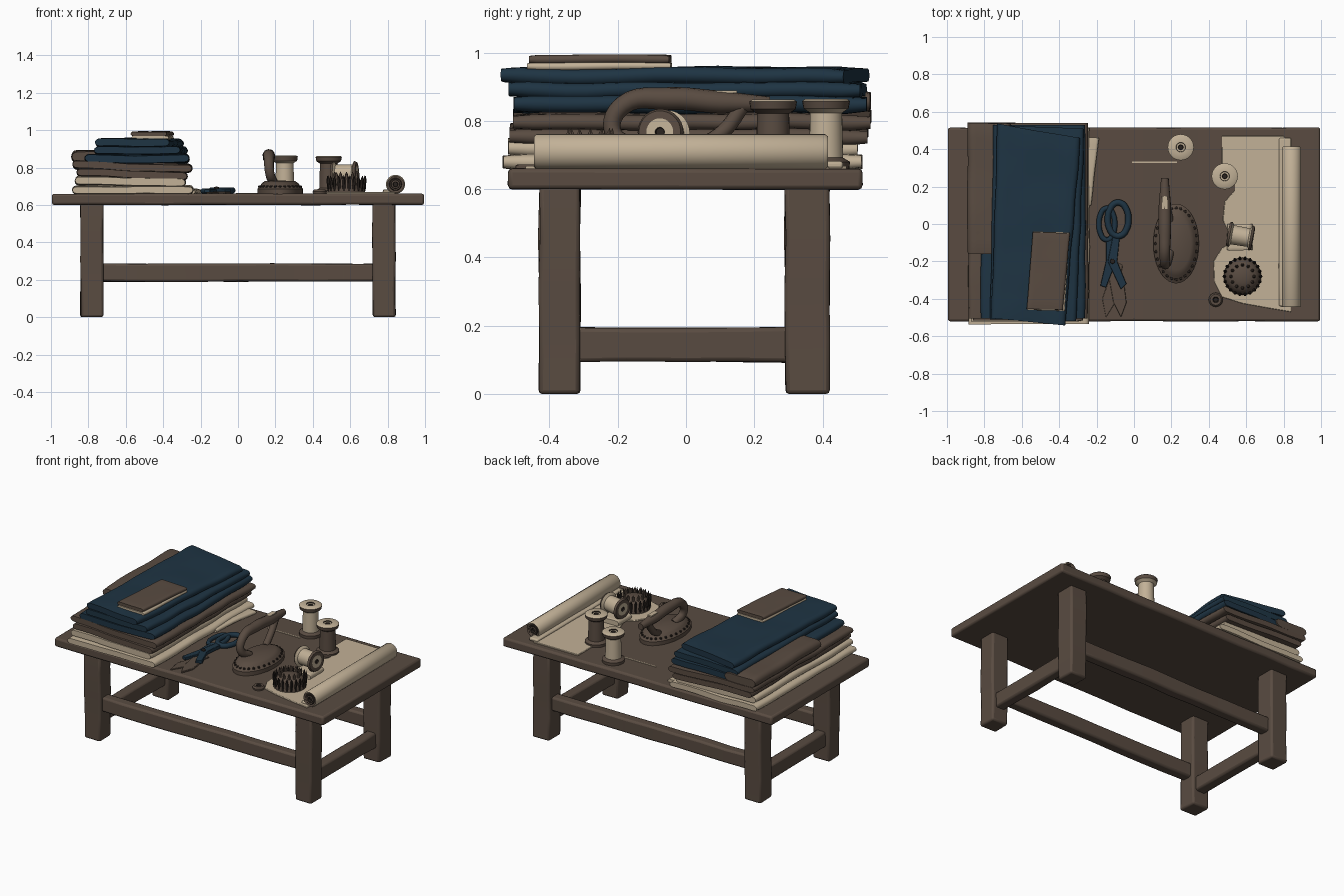
import bpy, bmesh, math
from mathutils import Vector, Matrix, Euler, noise

if "Cube" in bpy.data.objects:
    bpy.data.objects.remove(bpy.data.objects["Cube"])

def mat(name, c):
    m = bpy.data.materials.new(name)
    m.diffuse_color = (*c, 1)
    m.use_nodes = True
    m.node_tree.nodes["Principled BSDF"].inputs["Base Color"].default_value = m.diffuse_color
    return m

BROWN = mat("worn brown", (0.100, 0.071, 0.053))
CREAM = mat("linen cream", (0.54, 0.44, 0.31))
NAVY = mat("navy cloth", (0.013, 0.034, 0.056))
DARK = mat("dark line", (0.022, 0.016, 0.013))

def finish(name, bm, mats, angle=40, bevel=0):
    bmesh.ops.recalc_face_normals(bm, faces=bm.faces)
    me = bpy.data.meshes.new(name)
    bm.to_mesh(me)
    bm.free()
    for m in mats:
        me.materials.append(m)
    ob = bpy.data.objects.new(name, me)
    bpy.context.collection.objects.link(ob)
    if bevel:
        b = ob.modifiers.new("bevel", 'BEVEL')
        b.width, b.segments, b.limit_method = bevel, 2, 'ANGLE'
    bpy.ops.object.select_all(action='DESELECT')
    ob.select_set(True)
    bpy.context.view_layer.objects.active = ob
    bpy.ops.object.shade_smooth_by_angle(angle=math.radians(angle))
    return ob

def beam(name, lo, hi, m=BROWN, bevel=0.012, wobble=0.006, cuts=3):
    """Rough-hewn timber between two corners."""
    lo, hi = Vector(lo), Vector(hi)
    bm = bmesh.new()
    bmesh.ops.create_cube(bm, size=1)
    d = hi - lo
    ax = max(range(3), key=lambda i: d[i])
    es = [e for e in bm.edges if abs((e.verts[0].co - e.verts[1].co)[ax]) > 0.5]
    bmesh.ops.subdivide_edges(bm, edges=es, cuts=cuts, use_grid_fill=True)
    for v in bm.verts:
        p = Vector([lo[i] + (v.co[i] + 0.5) * d[i] for i in range(3)])
        n = noise.noise_vector(p * 6) * wobble
        n[ax] = 0
        v.co = p + n
    return finish(name, bm, [m], bevel=bevel)

def lathe(name, prof, mats, ids, loc, rot=(0, 0, 0), scale=(1, 1, 1), n=28, angle=40):
    """Revolve (radius, height) points; ids gives a material per segment."""
    bm = bmesh.new()
    rings = []
    for r, z in prof:
        if r < 1e-5:
            rings.append([bm.verts.new((0, 0, z))] * n)
        else:
            rings.append([bm.verts.new((r * math.cos(t * math.tau / n), r * math.sin(t * math.tau / n), z))
                          for t in range(n)])
    for k in range(len(prof) - 1):
        a, b = rings[k], rings[k + 1]
        for i in range(n):
            j = (i + 1) % n
            vs = list(dict.fromkeys([a[i], a[j], b[j], b[i]]))
            f = bm.faces.new(vs)
            f.material_index = ids[k] if ids else 0
    bm.transform(Matrix.LocRotScale(Vector(loc), Euler(rot), Vector(scale)))
    return finish(name, bm, mats, angle)

def plate(name, pts, z0, z1, m, bevel=0.003):
    bm = bmesh.new()
    f = bm.faces.new([bm.verts.new((x, y, z0)) for x, y in pts])
    r = bmesh.ops.extrude_face_region(bm, geom=[f])
    for v in r['geom']:
        if isinstance(v, bmesh.types.BMVert):
            v.co.z = z1
    return finish(name, bm, [m], bevel=bevel)

def tube(name, pts, r, m, closed=False, radii=None):
    cu = bpy.data.curves.new(name, 'CURVE')
    cu.dimensions, cu.bevel_depth, cu.bevel_resolution = '3D', r, 3
    cu.use_fill_caps = True
    s = cu.splines.new('BEZIER')
    s.bezier_points.add(len(pts) - 1)
    for i, (b, p) in enumerate(zip(s.bezier_points, pts)):
        b.co = p
        b.handle_left_type = b.handle_right_type = 'AUTO'
        b.radius = radii[i] if radii else 1
    s.use_cyclic_u, s.resolution_u = closed, 6
    cu.materials.append(m)
    ob = bpy.data.objects.new(name, cu)
    bpy.context.collection.objects.link(ob)
    bpy.ops.object.select_all(action='DESELECT')
    ob.select_set(True)
    bpy.context.view_layer.objects.active = ob
    bpy.ops.object.convert(target='MESH')
    bpy.ops.object.shade_smooth_by_angle(angle=math.radians(50))

def cloth(name, quad, z0, z1, m, wave=0.006, tilt=0.0):
    """Folded cloth slab: rounded section swept front to back over a quad."""
    fl, fr, br, bl = [Vector(q) for q in quad]
    h, w = (z1 - z0) / 2, (fr - fl).length
    sec = [(h - h * math.sin(a), h * math.cos(a)) for a in [math.pi * k / 6 for k in range(7)]]
    sec += [(h + (w - 2 * h) * k / 10, -h) for k in range(1, 10)]
    sec += [(w - h + h * math.sin(a), -h * math.cos(a)) for a in [math.pi * k / 6 for k in range(7)]]
    sec += [(w - h - (w - 2 * h) * k / 10, h) for k in range(1, 10)]
    bm = bmesh.new()
    rows, steps = [], 18
    for j in range(steps + 1):
        v = j / steps
        row = []
        for s, dz in sec:
            u = s / w
            p = fl.lerp(fr, u).lerp(bl.lerp(br, u), v)
            q = Vector((p.x * 5, p.y * 5, z0 * 9))
            n = noise.noise_vector(q) * wave
            pinch = 0.8 if j in (0, steps) else 1
            row.append(bm.verts.new((p.x + n.x, p.y + n.y * 0.8,
                                     (z0 + z1) / 2 + dz * pinch + n.z * 1.4 + tilt * (0.5 - u))))
        rows.append(row)
    for a, b in zip(rows, rows[1:]):
        for i in range(len(sec)):
            k = (i + 1) % len(sec)
            bm.faces.new((a[i], a[k], b[k], b[i]))
    bm.faces.new(rows[0])
    bm.faces.new(rows[-1])
    return finish(name, bm, [m], 50)

def rect(x0, x1, y0, y1):
    return [(x0, y0), (x1, y0), (x1, y1), (x0, y1)]

# Table
beam("table_top", (-0.995, -0.52, 0.6), (0.995, 0.515, 0.66), wobble=0.004, cuts=9)
for sx, side in ((-1, "left"), (1, "right")):
    xs = sorted((sx * 0.72, sx * 0.842))
    for y0, y1, end in ((-0.43, -0.31, "front"), (0.29, 0.42, "back")):
        beam(f"{side}_{end}_leg", (xs[0], y0, 0), (xs[1], y1, 0.61))
    beam(f"{side}_stretcher", (sx * 0.78 - 0.035, -0.34, 0.095), (sx * 0.78 + 0.035, 0.32, 0.195))
for y, end in ((-0.37, "front"), (0.355, "back")):
    beam(f"{end}_stretcher", (-0.75, y - 0.035, 0.19), (0.75, y + 0.035, 0.285), cuts=7)

# Cloth stack
cloth("cream_fold_low", rect(-0.885, -0.24, -0.535, 0.515), 0.658, 0.702, CREAM)
cloth("cream_fold_high", rect(-0.87, -0.28, -0.52, 0.50), 0.70, 0.748, CREAM, tilt=0.012)
cloth("cream_scrap", [(-0.5, 0.1), (-0.23, 0.1), (-0.185, 0.46), (-0.5, 0.48)], 0.659, 0.685, CREAM)
cloth("brown_fold_low", rect(-0.86, -0.27, -0.515, 0.53), 0.742, 0.787, BROWN, tilt=0.02)
cloth("brown_fold_high", rect(-0.885, -0.245, -0.505, 0.54), 0.783, 0.828, BROWN, tilt=0.02)
cloth("brown_fold_side", rect(-0.89, -0.66, -0.16, 0.54), 0.825, 0.89, BROWN)
cloth("navy_fold_low", rect(-0.82, -0.26, -0.505, 0.53), 0.822, 0.87, NAVY)
cloth("navy_fold_mid", [(-0.77, -0.51), (-0.31, -0.52), (-0.265, 0.51), (-0.75, 0.53)], 0.866, 0.912, NAVY)
cloth("navy_fold_top", [(-0.765, -0.505), (-0.37, -0.54), (-0.285, 0.46), (-0.73, 0.535)], 0.908, 0.956, NAVY)
cloth("cream_swatch", [(-0.57, -0.46), (-0.37, -0.465), (-0.345, -0.045), (-0.54, -0.04)], 0.95, 0.972, CREAM, 0.003)
cloth("brown_swatch", [(-0.575, -0.455), (-0.38, -0.46), (-0.342, -0.05), (-0.54, -0.042)], 0.968, 0.994, BROWN, 0.003)

# Shears
def ring(cx, cy, rx, ry, z):
    return [(cx + rx * math.cos(k * math.tau / 10), cy + ry * math.sin(k * math.tau / 10), z) for k in range(10)]
tube("shears_large_loop", ring(-0.085, 0.025, 0.055, 0.09, 0.678), 0.017, NAVY, True)
tube("shears_small_loop", ring(-0.145, 0.0, 0.042, 0.085, 0.674), 0.014, NAVY, True)
plate("shears_left_blade", [(-0.10, -0.2), (-0.06, -0.22), (-0.10, -0.42), (-0.15, -0.5), (-0.17, -0.4)], 0.658, 0.668, BROWN)
plate("shears_right_blade", [(-0.15, -0.2), (-0.10, -0.2), (-0.05, -0.34), (-0.04, -0.42), (-0.07, -0.5), (-0.11, -0.42)], 0.658, 0.672, BROWN)
plate("shears_left_arm", [(-0.15, -0.07), (-0.115, -0.07), (-0.095, -0.2), (-0.15, -0.34), (-0.18, -0.33), (-0.15, -0.2)], 0.664, 0.684, NAVY)
plate("shears_right_arm", [(-0.11, -0.05), (-0.075, -0.06), (-0.09, -0.2), (-0.04, -0.32), (-0.07, -0.35), (-0.14, -0.2)], 0.664, 0.688, NAVY)
lathe("shears_pivot", [(0, 0), (0.014, 0), (0.012, 0.012), (0, 0.014)], [DARK], None, (-0.115, -0.2, 0.684), n=12)

# Flat iron
lathe("iron_base", [(0, 0), (1, 0), (1, 0.03), (0.9, 0.042), (0.8, 0.06), (0.66, 0.072), (0, 0.074)], [BROWN], None,
      (0.225, -0.105, 0.656), scale=(0.122, 0.213, 1), n=36)
for k in range(28):
    a = k * math.tau / 28
    lathe("iron_stud", [(0.009, 0), (0.008, 0.008), (0, 0.011)], [DARK], None,
          (0.225 + 0.109 * math.cos(a), -0.105 + 0.19 * math.sin(a), 0.694), n=8)
tube("iron_handle", [(0.19, -0.15, 0.72), (0.17, -0.215, 0.77), (0.165, -0.185, 0.845), (0.165, -0.05, 0.865),
                     (0.165, 0.1, 0.855), (0.165, 0.245, 0.85)], 0.028, BROWN, radii=[0.9, 0.9, 1, 1.2, 1.2, 0.75])
tube("iron_back_post", [(0.19, 0.02, 0.715), (0.17, 0.11, 0.77), (0.165, 0.17, 0.85)], 0.022, BROWN)
plate("iron_handle_wear", [(0.15, 0.08), (0.18, 0.08), (0.18, 0.15), (0.15, 0.15)], 0.882, 0.889, CREAM, 0)
plate("chalk_mark", rect(-0.01, 0.23, 0.326, 0.334), 0.66, 0.664, CREAM, 0)

# Spools
SP = [(0, 0), (0.068, 0), (0.07, 0.022), (0.05, 0.034), (0.047, 0.165), (0.066, 0.178), (0.07, 0.2),
      (0.062, 0.206), (0.026, 0.206), (0.024, 0.2), (0.014, 0.2), (0.012, 0.185), (0, 0.185)]
lathe("cream_spool", SP, [BROWN, CREAM, DARK], [0, 0, 0, 1, 1, 0, 1, 1, 2, 1, 2, 2], (0.25, 0.41, 0.658))
lathe("brown_spool", SP, [BROWN, CREAM, DARK], [0, 0, 0, 0, 0, 0, 1, 1, 2, 1, 2, 2], (0.485, 0.255, 0.656))
LP = [(0, -0.06), (0.012, -0.06), (0.014, -0.068), (0.04, -0.068), (0.062, -0.068), (0.068, -0.055), (0.052, -0.045),
      (0.05, 0.045), (0.068, 0.055), (0.062, 0.068), (0.04, 0.068), (0.014, 0.068), (0.012, 0.06), (0, 0.06)]
lathe("lying_spool", LP, [BROWN, CREAM, DARK], [2, 2, 1, 0, 0, 1, 1, 1, 0, 0, 1, 2, 2],
      (0.57, -0.065, 0.765), (0, math.radians(88), math.radians(-10)))
cloth("spool_rest", rect(0.5, 0.635, -0.14, 0.0), 0.662, 0.705, CREAM, 0.004)

# Unrolled linen with its roll
plate("linen_sheet", [(0.47, 0.47), (0.8, 0.47), (0.85, 0.4), (0.84, -0.47), (0.72, -0.45), (0.58, -0.425), (0.47, -0.39),
                      (0.43, -0.31), (0.425, -0.2), (0.47, -0.13), (0.52, -0.1), (0.5, -0.03), (0.475, 0.02),
                      (0.485, 0.12), (0.54, 0.18), (0.54, 0.26), (0.47, 0.32)], 0.656, 0.668, CREAM)
RP = [(0, 0.015), (0.012, 0.015), (0.014, 0), (0.02, 0), (0.024, 0.004), (0.03, 0), (0.034, 0.004), (0.045, 0), (0.051, 0.008)]
H = 0.86
lathe("linen_roll", RP + [(r, H - z) for r, z in RP[::-1]], [CREAM, DARK, BROWN],
      [1, 1, 2, 1, 2, 1, 2, 0, 0, 0, 2, 1, 2, 1, 2, 1, 1], (0.842, 0.415, 0.71), (math.pi / 2, 0, 0), angle=50)
beam("linen_roll_flap", (0.775, -0.44, 0.66), (0.84, 0.46, 0.682), CREAM, 0.008, 0.004, 7)

# Pincushion and button
lathe("pincushion", [(0, 0), (0.098, 0), (0.1, 0.02), (0.09, 0.05), (0.07, 0.075), (0.035, 0.088), (0, 0.09)], [BROWN], None,
      (0.58, -0.28, 0.662), n=32, angle=60)
for count, rad, base, tip in ((22, 0.092, 0.675, 0.085), (12, 0.058, 0.72, 0.06)):
    for k in range(count):
        a = k * math.tau / count
        lathe("pin", [(0, 0), (0.01, 0), (0.008, tip * 0.7), (0, tip)], [BROWN if rad < 0.09 else DARK], None,
              (0.58 + rad * math.cos(a), -0.28 + rad * math.sin(a), base), (-0.12 * math.sin(a), 0.12 * math.cos(a), 0), n=6)
lathe("button", [(0, 0), (0.036, 0), (0.038, 0.014), (0.03, 0.024), (0.016, 0.024), (0.012, 0.018), (0, 0.018)],
      [BROWN, DARK], [0, 0, 0, 0, 1, 1], (0.437, -0.405, 0.658), n=16)
